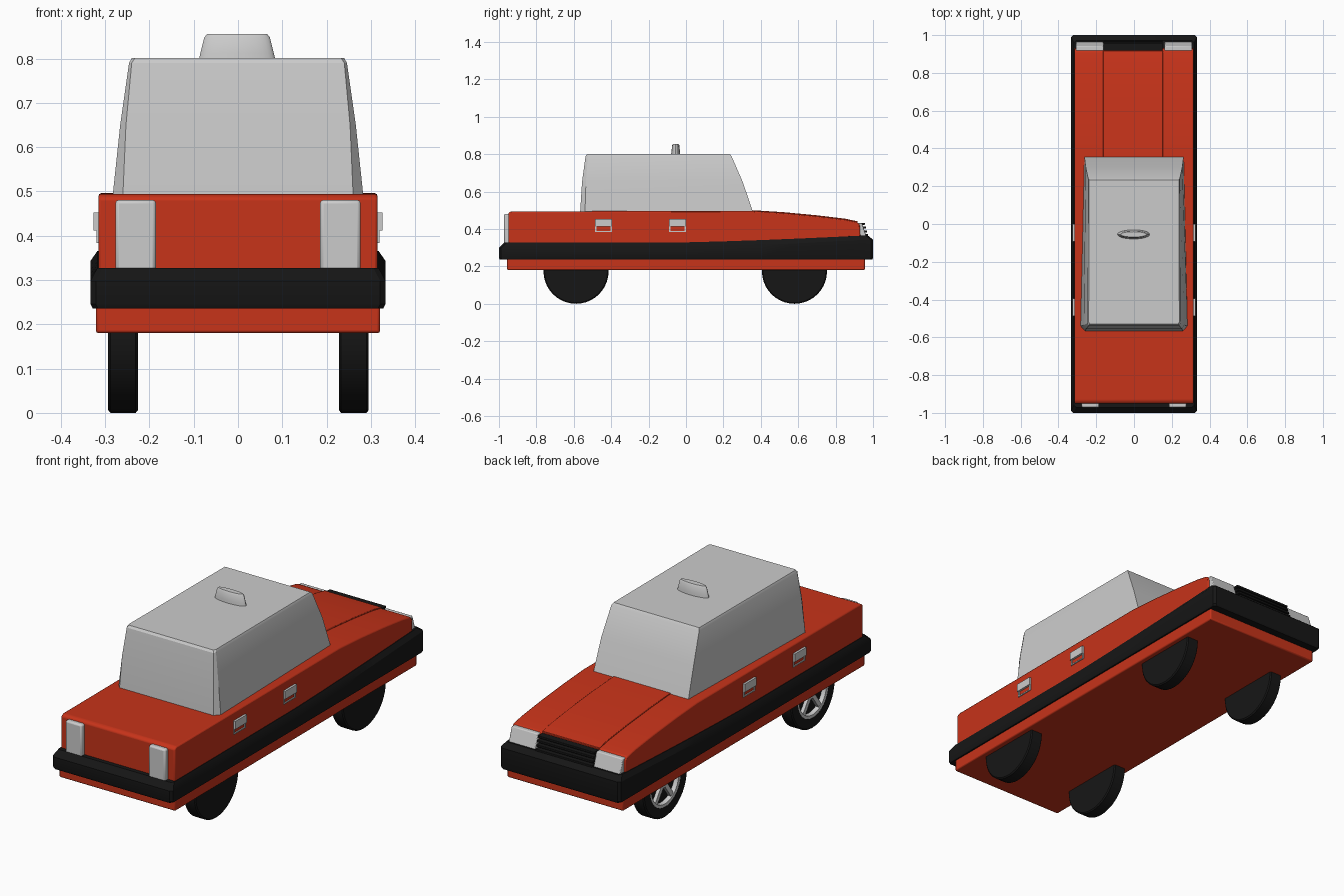
import bpy, bmesh, math
from mathutils import Matrix, Vector

if "Cube" in bpy.data.objects:
    bpy.data.objects.remove(bpy.data.objects["Cube"])


def material(name, rgb):
    m = bpy.data.materials.new(name)
    m.diffuse_color = (*rgb, 1)
    m.use_nodes = True
    m.node_tree.nodes["Principled BSDF"].inputs["Base Color"].default_value = m.diffuse_color
    return m


RED = material("red_paint", (0.57, 0.033, 0.01))
BLACK = material("black_rubber", (0.008, 0.008, 0.008))


def finish(name, bm, mat=None, bevel=0.0, angle=30):
    bmesh.ops.recalc_face_normals(bm, faces=bm.faces)
    me = bpy.data.meshes.new(name)
    bm.to_mesh(me)
    bm.free()
    ob = bpy.data.objects.new(name, me)
    bpy.context.collection.objects.link(ob)
    if mat:
        me.materials.append(mat)
    bpy.ops.object.select_all(action='DESELECT')
    ob.select_set(True)
    bpy.context.view_layer.objects.active = ob
    bpy.ops.object.shade_smooth_by_angle(angle=math.radians(angle))
    if bevel:
        mod = ob.modifiers.new("bevel", 'BEVEL')
        mod.width, mod.segments, mod.limit_method = bevel, 2, 'ANGLE'
    return ob


def loft(bm, rings, closed=True):
    """Skin a stack of point loops, capping both ends."""
    vs = [[bm.verts.new(p) for p in r] for r in rings]
    n = len(vs[0])
    for a, b in zip(vs, vs[1:]):
        for i in range(n):
            bm.faces.new((a[i], a[(i + 1) % n], b[(i + 1) % n], b[i]))
    if closed:
        bm.faces.new(vs[0])
        bm.faces.new(vs[-1])


def prism(name, pts, x0, x1, mat=None, bevel=0.0):
    """Side profile of (y, z) points extruded across x."""
    bm = bmesh.new()
    loft(bm, [[(x, y, z) for y, z in pts] for x in (x0, x1)])
    return finish(name, bm, mat, bevel)


def add_box(bm, lo, hi):
    c = (Vector(lo) + Vector(hi)) / 2
    s = [abs(b - a) for a, b in zip(lo, hi)]
    bmesh.ops.create_cube(bm, size=1, matrix=Matrix.Translation(c) @ Matrix.Diagonal((*s, 1)))


def box(name, lo, hi, mat=None, bevel=0.0):
    bm = bmesh.new()
    add_box(bm, lo, hi)
    return finish(name, bm, mat, bevel)


# Painted body: sill and upper shell with sloping hood
box("sill", (-0.321, -0.956, 0.18), (0.321, 0.956, 0.29), RED, 0.006)
shell = [(-0.95, 0.27), (-0.95, 0.485), (-0.935, 0.494), (0.36, 0.496), (0.52, 0.485),
         (0.7, 0.468), (0.85, 0.45), (0.915, 0.437), (0.93, 0.42), (0.935, 0.27)]
prism("body_shell", shell, -0.315, 0.315, RED, 0.006)

# Raised hood panel
prism("hood_panel", [(0.34, 0.48), (0.34, 0.501), (0.52, 0.49), (0.7, 0.473), (0.85, 0.455),
                     (0.918, 0.441), (0.918, 0.42)], -0.163, 0.153, RED, 0.002)

# Wraparound bumper band, rising toward the nose
def band_ring(w, l, z, rise=0.0):
    side = [-l + 0.012, -0.6, 0, 0.2, 0.4, 0.6, 0.8, l - 0.012]
    pts = [(w - 0.012, -l)] + [(w, y) for y in side] + [(w - 0.012, l)]
    pts += [(-x, y) for x, y in reversed(pts)]
    return [(x, y, z + rise * min(1, max(0, (y + 0.1) / 1.05)) ** 1.4) for x, y in pts]


bm = bmesh.new()
loft(bm, [band_ring(0.312, 0.94, 0.236), band_ring(0.328, 0.995, 0.236),
          band_ring(0.333, 1.0, 0.246), band_ring(0.333, 1.0, 0.298, 0.045),
          band_ring(0.318, 0.972, 0.327, 0.038), band_ring(0.312, 0.93, 0.327, 0.038)])
finish("bumper_band", bm, BLACK)

# Cabin with tapered sides and cut rear corners
def cabin_ring(rear, wide, front, yr, yc, yf, z):
    half = [(rear, yr), (wide, yc), (front, yf)]
    return [(x, y, z) for x, y in half] + [(-x, y, z) for x, y in reversed(half)]


bm = bmesh.new()
loft(bm, [cabin_ring(0.26, 0.283, 0.263, -0.566, -0.54, 0.358, 0.49),
          cabin_ring(0.253, 0.266, 0.256, -0.556, -0.535, 0.304, 0.65),
          cabin_ring(0.24, 0.246, 0.243, -0.537, -0.525, 0.243, 0.79),
          cabin_ring(0.233, 0.24, 0.237, -0.529, -0.518, 0.234, 0.801)])
finish("cabin", bm, None, 0, 25)

# Oval roof light with a rolled top
bm = bmesh.new()
loft(bm, [[(-0.002 + a * math.cos(t), -0.055 + b * math.sin(t), z)
           for t in [i * math.tau / 32 for i in range(32)]]
          for a, b, z in [(0.087, 0.025, 0.795), (0.083, 0.023, 0.812), (0.074, 0.019, 0.848),
                          (0.068, 0.014, 0.855)]])
finish("roof_light", bm)

for s, label in ((-1, "left"), (1, "right")):
    # Tail lights and headlights
    box("tail_light_" + label, (s * 0.185, -0.972, 0.315), (s * 0.277, -0.94, 0.481), None, 0.008)
    prism("headlight_" + label, [(0.91, 0.35), (0.91, 0.432), (0.94, 0.432), (0.968, 0.35)],
          s * 0.162, s * 0.308, None, 0.004)
    # Door handles: grip above an open frame
    for y0, where in ((-0.487, "rear"), (-0.092, "front")):
        y1 = y0 + 0.092
        bm = bmesh.new()
        for lo, hi in (((y0, 0.412), (y1, 0.452)), ((y0, 0.384), (y1, 0.39)),
                       ((y0, 0.388), (y0 + 0.008, 0.414)), ((y1 - 0.008, 0.388), (y1, 0.414))):
            x = 0.326 if hi[1] > 0.44 else 0.32
            add_box(bm, (s * 0.31, *lo), (s * x, *hi))
        finish(f"door_handle_{where}_{label}", bm)

# Grille with horizontal slats
prism("grille", [(0.9, 0.35), (0.9, 0.432), (0.935, 0.432), (0.958, 0.35)], -0.162, 0.152, BLACK)
for i in range(4):
    z = 0.362 + i * 0.02
    y = 0.974 - i * 0.006
    box(f"grille_slat_{i + 1}", (-0.162, 0.92, z), (0.152, y, z + 0.011), BLACK, 0.002)


# Wheels: every one keeps its spoked side toward -x
def circle(r, x, cy, n=40):
    return [(x, cy + r * math.cos(i * math.tau / n), 0.174 + r * math.sin(i * math.tau / n))
            for i in range(n)]


for x, label in ((-0.293, "left"), (0.228, "right")):
    for y, where in ((-0.588, "rear"), (0.58, "front")):
        tag = f"{where}_{label}"
        bm = bmesh.new()
        loft(bm, [circle(r, x + d, y) for r, d in
                  [(0.118, 0.025), (0.122, 0.0), (0.168, 0.0), (0.174, 0.005),
                   (0.174, 0.062), (0.168, 0.067)]])
        finish("tyre_" + tag, bm, BLACK)
        # Rim ring, hub and spokes
        bm = bmesh.new()
        ring = [circle(r, x + d, y) for r, d in
                [(0.122, 0.024), (0.122, 0.001), (0.108, 0.003), (0.105, 0.024)]]
        loft(bm, ring, False)
        loft(bm, [circle(r, x + d, y) for r, d in [(0.03, 0.024), (0.03, 0.008), (0.024, 0.004)]])
        for k in range(5):
            start = len(bm.verts)
            add_box(bm, (x + 0.007, -0.011, 0.02), (x + 0.024, 0.011, 0.112))
            bm.verts.ensure_lookup_table()
            bmesh.ops.transform(bm, verts=bm.verts[start:],
                                matrix=Matrix.Translation((0, y, 0.174)) @
                                Matrix.Rotation(k * math.tau / 5, 4, 'X'))
        finish("rim_" + tag, bm)
